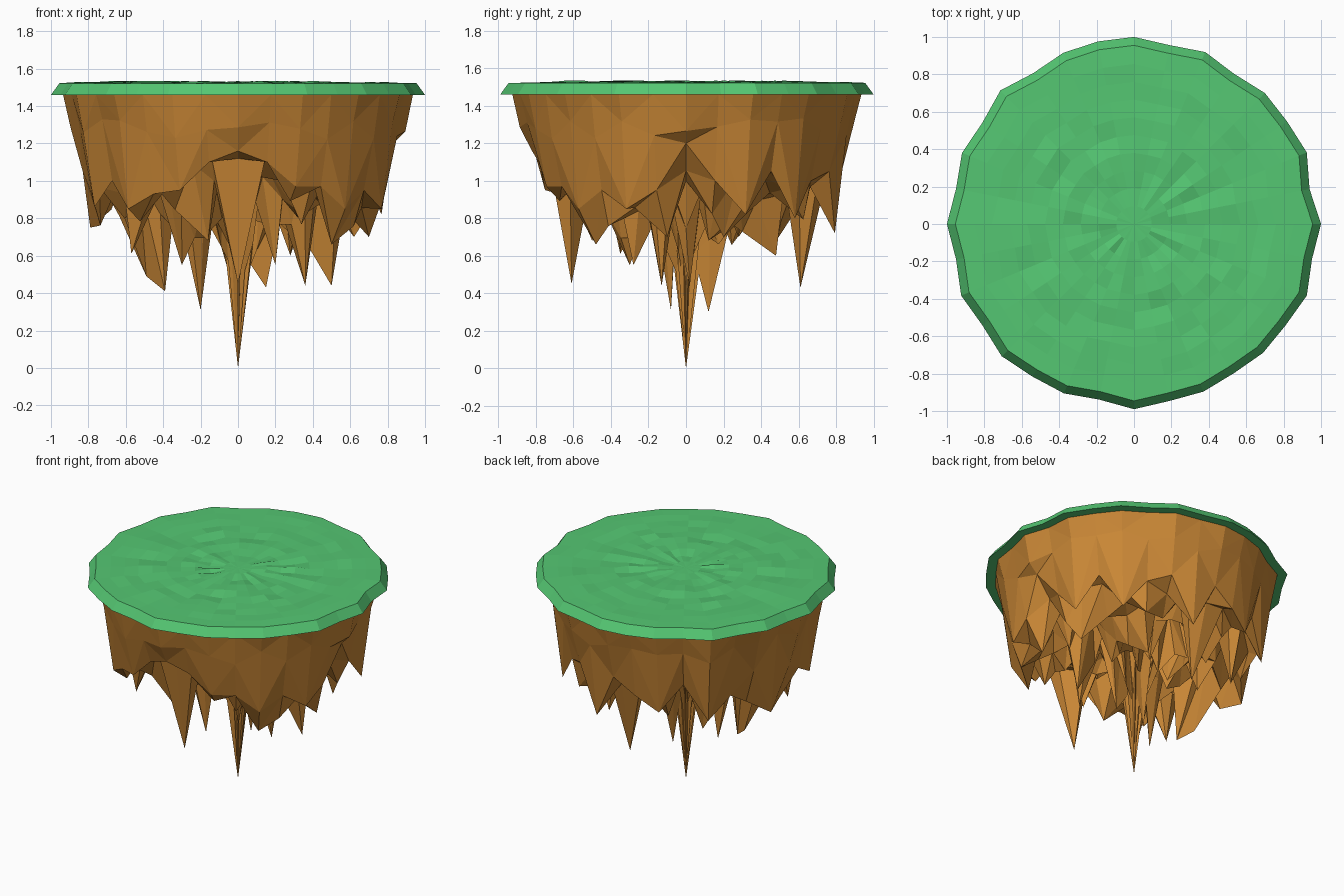
import bpy, bmesh, math, random

if "Cube" in bpy.data.objects:
    bpy.data.objects.remove(bpy.data.objects["Cube"])

random.seed(11)
N = 32


def material(name, color):
    m = bpy.data.materials.new(name)
    m.diffuse_color = color
    m.use_nodes = True
    m.node_tree.nodes["Principled BSDF"].inputs["Base Color"].default_value = m.diffuse_color
    return m


def polar(radius, i):
    a = 2 * math.pi * i / N
    return radius * math.cos(a), radius * math.sin(a)


def skin(bm, a, b):
    # triangulated band between two rings, diagonals alternating
    for i in range(N):
        j = (i + 1) % N
        if i % 2:
            bm.faces.new((a[i], b[i], b[j]))
            bm.faces.new((a[i], b[j], a[j]))
        else:
            bm.faces.new((a[i], b[i], a[j]))
            bm.faces.new((a[j], b[i], b[j]))


def cap(bm, ring, tip):
    for i in range(N):
        bm.faces.new((ring[i], tip, ring[(i + 1) % N]))


def finish(bm, name, mat):
    bmesh.ops.recalc_face_normals(bm, faces=bm.faces)
    me = bpy.data.meshes.new(name)
    bm.to_mesh(me)
    bm.free()
    me.materials.append(mat)
    ob = bpy.data.objects.new(name, me)
    bpy.context.collection.objects.link(ob)
    return ob


# shared irregular outline, counter-clockwise from +x
outline = [1, .957, 1, .985, .99, .965, .995, .975, 1, .995, .99, .97, 1.01, .975, .995, .97,
           1, .97, 1, .975, 1, .98, .98, .957, .99, .965, .97, .96, .975, .975, 1, .97]

# grass slab: closed underside, sloped rim, slightly bumpy top
bm = bmesh.new()
edge = [bm.verts.new((*polar(r, i), 1.46)) for i, r in enumerate(outline)]
cap(bm, edge, bm.verts.new((0, 0, 1.46)))
prev = [bm.verts.new((*polar(r * .955, i), 1.522)) for i, r in enumerate(outline)]
skin(bm, edge, prev)
for k in range(9, 0, -1):
    bump = .004 if k > 7 else .001 if k == 1 else .01
    ring = [bm.verts.new((*polar(.095 * k * (outline[i] * k + 9 - k) / 9, i),
                          1.525 + random.uniform(-bump, bump))) for i in range(N)]
    for i in range(N):
        j = (i + 1) % N
        bm.faces.new((prev[i], prev[j], ring[j], ring[i]))
    prev = ring
cap(bm, prev, bm.verts.new((0, 0, 1.525)))
finish(bm, "grass_top", material("grass", (.09, .57, .17, 1)))

# rock: outer wall, its jagged lower rim, then inner rings of stalactites
rim = [1.2, 1.0, .82, 1.05, .8, 1.0, 1.05, .72, 1.05, .95, .85, 1.05, .8, .95, 1.1, .75,
       1.05, .95, .86, 1.0, .85, .93, .95, 1.1, 1.16, 1.1, .97, .97, .85, .95, .85, .95]
# radius, spike band bottom, notch band top
inner = [(.73, .74, 1.12), (.63, .74, 1.12), (.53, .68, 1.1), (.43, .66, 1.1),
         (.33, .64, 1.08), (.23, .6, 1.05), (.13, .55, 1.0), (.055, .5, .62)]
spikes = [(-.57, -.35, .61), (-.49, .03, .49), (-.39, -.03, .41), (.02, .61, .43),
          (-.2, -.08, .31), (.02, .12, .3), (.36, -.13, .44), (0, -.61, .45),
          (.5, .02, .44), (.28, .48, .6), (.15, 0, .43), (.2, -.28, .55),
          (-.16, -.5, .68), (.62, .2, .7), (.1, .28, .7), (.5, -.48, .66),
          (-.45, .45, .65), (-.3, -.3, .55), (.7, -.1, .7)]

bm = bmesh.new()
rings = [[bm.verts.new((*polar(.935 * r, i), 1.46)) for i, r in enumerate(outline)],
         [bm.verts.new((*polar(.895 * r, i), 1.28 + random.uniform(-.06, .06)))
          for i, r in enumerate(outline)],
         [bm.verts.new((*polar(.83 * r, i), rim[i])) for i, r in enumerate(outline)]]
for r, lo, hi in inner:
    ring = []
    for i in range(N):
        x, y = polar(r + random.uniform(-.025, .025), i)
        z = lo + (hi - lo) * random.random() ** .8
        if abs(x) < .27 and y < -.4:        # open arch at the front
            z = max(z, 1.12 if r > .7 else 1.0)
        ring.append(bm.verts.new((x, y, z)))
    rings.append(ring)
for x, y, z in spikes:
    v = min((v for ring in rings[3:] for v in ring),
            key=lambda v: (v.co.x - x) ** 2 + (v.co.y - y) ** 2)
    v.co = (x, y, z)
for a, b in zip(rings, rings[1:]):
    skin(bm, a, b)
cap(bm, rings[-1], bm.verts.new((0, 0, 0)))
finish(bm, "rock_underside", material("rock", (.58, .24, .036, 1)))
